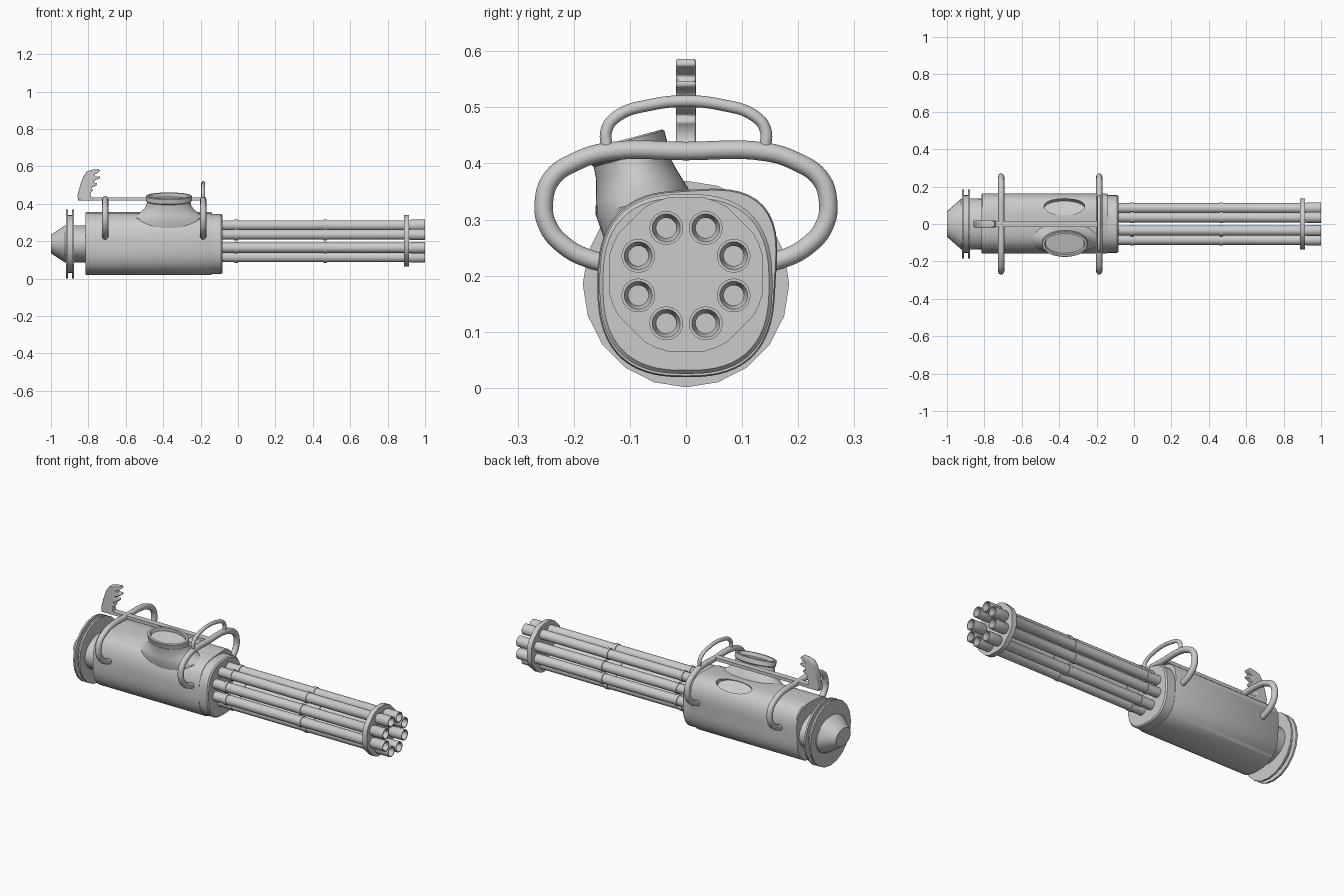
import bpy, bmesh
from math import sin, cos, pi, radians, exp, degrees
from mathutils import Vector, Matrix

if "Cube" in bpy.data.objects:
    bpy.data.objects.remove(bpy.data.objects["Cube"])


def finish(name, bm, angle=35):
    bmesh.ops.recalc_face_normals(bm, faces=bm.faces)
    me = bpy.data.meshes.new(name)
    bm.to_mesh(me)
    bm.free()
    ob = bpy.data.objects.new(name, me)
    bpy.context.collection.objects.link(ob)
    smooth(ob, angle)
    return ob


def smooth(ob, angle=35):
    bpy.ops.object.select_all(action='DESELECT')
    ob.select_set(True)
    bpy.context.view_layer.objects.active = ob
    bpy.ops.object.shade_smooth_by_angle(angle=radians(angle))


def loft(name, rings, angle=35):
    """Skin equal-sized point rings and cap both ends."""
    bm = bmesh.new()
    loops = [[bm.verts.new(p) for p in r] for r in rings]
    n = len(loops[0])
    for a, b in zip(loops, loops[1:]):
        for i in range(n):
            j = (i + 1) % n
            bm.faces.new((a[i], a[j], b[j], b[i]))
    bm.faces.new(loops[0])
    bm.faces.new(loops[-1])
    return finish(name, bm, angle)


def x_ring(x, ry, rz, cy=0, cz=0.185, n=32, power=2, bulge=0):
    """Superellipse across the x axis, optionally swollen at the upper +y side."""
    pts = []
    for i in range(n):
        a = 2 * pi * i / n
        r = (abs(cos(a) / ry) ** power + abs(sin(a) / rz) ** power) ** (-1 / power)
        d = (degrees(a) - 45 + 180) % 360 - 180
        r *= 1 + bulge * exp(-(d / 28) ** 2)
        pts.append((x, cy + r * cos(a), cz + r * sin(a)))
    return pts


def tilted(name, centre, tilt, rings):
    """Elliptical tube along an axis leaning sideways; rings are (t, rx, ry)."""
    m = Matrix.Translation(centre) @ Matrix.Rotation(radians(tilt), 4, 'X')
    return loft(name, [[m @ Vector((rx * cos(2 * pi * i / 48), ry * sin(2 * pi * i / 48), t))
                        for i in range(48)] for t, rx, ry in rings])


def tube(name, pts, radius):
    cu = bpy.data.curves.new(name, 'CURVE')
    cu.dimensions = '3D'
    cu.bevel_depth = radius
    cu.bevel_resolution = 4
    cu.resolution_u = 6
    cu.use_fill_caps = True
    sp = cu.splines.new('BEZIER')
    sp.bezier_points.add(len(pts) - 1)
    for bp, p in zip(sp.bezier_points, pts):
        bp.co = p
        bp.handle_left_type = bp.handle_right_type = 'AUTO'
    ob = bpy.data.objects.new(name, cu)
    bpy.context.collection.objects.link(ob)
    bpy.ops.object.select_all(action='DESELECT')
    ob.select_set(True)
    bpy.context.view_layer.objects.active = ob
    bpy.ops.object.convert(target='MESH')
    smooth(bpy.context.object, 40)


def mirrored(x, half):
    """Half path (y, z) ending on the centre line, mirrored over y."""
    full = half + [(-y, z) for y, z in reversed(half[:-1])]
    return [(x, y, z) for y, z in full]


# Main housing, with a shallow oval port cut into its upper far side
body = loft("housing", [x_ring(x, 0.158 * s, 0.166 * s, n=72, power=2.6, bulge=0.12)
                        for x, s in ((-0.815, 0.98), (-0.81, 1), (-0.15, 1), (-0.14, 0.985))])
cutter = tilted("port_cutter", (-0.372, 0.093, 0.345), -30,
                [(-0.018, 0.108, 0.045), (0.08, 0.112, 0.049)])
cutter.hide_render = True
mod = body.modifiers.new("port", 'BOOLEAN')
mod.object = cutter
mod.solver = 'EXACT'
bpy.context.view_layer.objects.active = body
bpy.ops.object.modifier_apply(modifier="port")
bpy.data.objects.remove(cutter)
smooth(body)

# Front collar
loft("front_collar", [x_ring(x, 0.154 * s, 0.16 * s, n=72, power=2.6)
                      for x, s in ((-0.16, 1), (-0.09, 1), (-0.083, 0.96))])

# Feed spout leaning to the front side
tilted("feed_spout", (-0.37, -0.108, 0.443), 15,
       [(-0.2, 0.2, 0.08), (-0.115, 0.185, 0.086), (-0.095, 0.155, 0.08), (-0.075, 0.133, 0.074),
        (-0.055, 0.12, 0.069), (-0.033, 0.116, 0.067), (-0.028, 0.123, 0.071), (-0.003, 0.123, 0.071),
        (0, 0.12, 0.068), (0, 0.108, 0.058), (-0.02, 0.104, 0.055)])

# Rear cone and neck
loft("rear_cone", [x_ring(x, ry, rz) for x, ry, rz in
                   ((-1, 0.068, 0.05), (-0.925, 0.135, 0.1), (-0.8, 0.138, 0.1))])

# Two rear flanges with a groove between
for i, x in enumerate((-0.92, -0.888)):
    loft(f"rear_flange_{i + 1}", [x_ring(x, 0.184, 0.184, n=20), x_ring(x + 0.01, 0.184, 0.184, n=20)], 10)
loft("flange_core", [x_ring(-0.915, 0.155, 0.155), x_ring(-0.88, 0.155, 0.155)])

# Eight barrels with collars and hollow muzzles
profile = [(-0.1, 0.027), (-0.018, 0.027), (-0.018, 0.031), (0.0, 0.031), (0.0, 0.027),
           (0.457, 0.027), (0.457, 0.031), (0.475, 0.031), (0.475, 0.027), (0.92, 0.027),
           (0.925, 0.03), (1.0, 0.03), (1.0, 0.025), (0.975, 0.018), (0.85, 0.018)]
for k in range(8):
    a = radians(22.5 + 45 * k)
    loft(f"barrel_{k + 1}", [x_ring(x, r, r, 0.092 * cos(a), 0.2 + 0.092 * sin(a), 24)
                             for x, r in profile])

# Octagonal clamp plate near the muzzles
corners = [radians(22.5 + 45 * k + d) for k in range(8) for d in (-9, 0, 9)]
loft("barrel_clamp", [[(x, 0.141 * cos(a), 0.202 + 0.141 * sin(a)) for a in corners]
                      for x in (0.887, 0.915)], 20)

# Carrying handles
loop = [(0.14, 0.222), (0.17, 0.229), (0.215, 0.252), (0.247, 0.29), (0.253, 0.335),
        (0.238, 0.375), (0.195, 0.404), (0.145, 0.42), (0, 0.422)]
tube("front_handle", mirrored(-0.186, loop), 0.0165)
tube("rear_handle", mirrored(-0.71, loop), 0.0165)
arch = [(0.14, 0.42), (0.141, 0.462), (0.12, 0.486), (0.065, 0.504), (0, 0.511)]
tube("front_handle_arch", mirrored(-0.186, arch), 0.0105)

# Top bar joining the handles
bm = bmesh.new()
bmesh.ops.create_cube(bm, size=1, matrix=Matrix.Translation((-0.52, 0, 0.426))
                      @ Matrix.Diagonal((0.67, 0.034, 0.018, 1)))
finish("top_bar", bm)

# Finger-grooved grip
outline = [(-0.855, 0.417), (-0.858, 0.445), (-0.845, 0.495), (-0.828, 0.545), (-0.81, 0.572),
           (-0.785, 0.581), (-0.745, 0.586), (-0.737, 0.576), (-0.752, 0.564), (-0.768, 0.556),
           (-0.762, 0.547), (-0.738, 0.547), (-0.738, 0.537), (-0.768, 0.525), (-0.772, 0.515),
           (-0.752, 0.508), (-0.758, 0.498), (-0.785, 0.486), (-0.776, 0.474), (-0.79, 0.455),
           (-0.786, 0.435), (-0.765, 0.417)]
bm = bmesh.new()
face = bm.faces.new([bm.verts.new((x, -0.018, z)) for x, z in outline])
ext = bmesh.ops.extrude_face_region(bm, geom=[face])
bmesh.ops.translate(bm, vec=(0, 0.036, 0),
                    verts=[v for v in ext["geom"] if isinstance(v, bmesh.types.BMVert)])
grip = finish("grip", bm, 50)
bev = grip.modifiers.new("round", 'BEVEL')
bev.width = 0.004
bev.segments = 2
bev.limit_method = 'ANGLE'
bev.angle_limit = radians(60)
